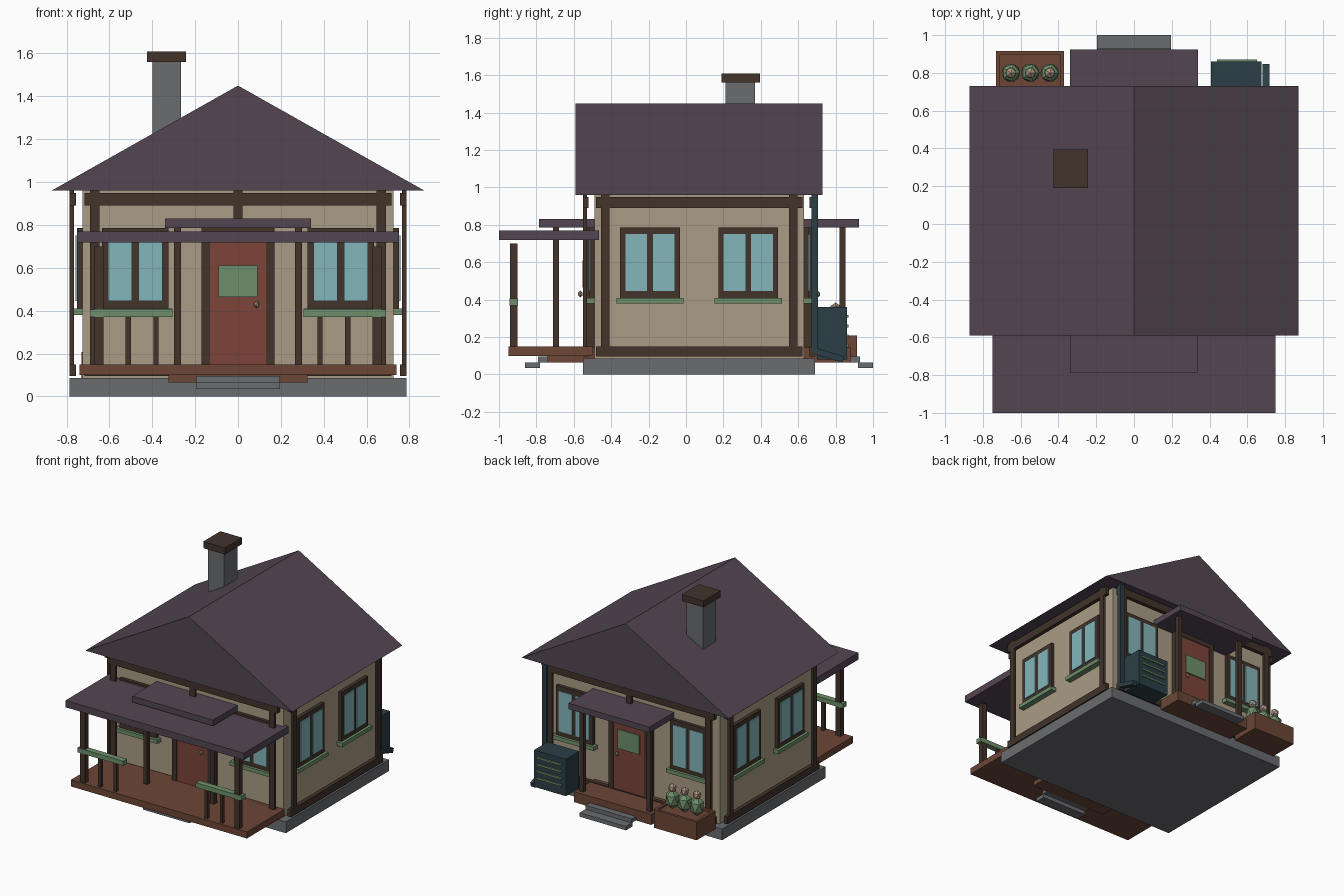
import bpy, bmesh, math
from mathutils import Vector, Matrix

if "Cube" in bpy.data.objects:
    bpy.data.objects.remove(bpy.data.objects["Cube"])


def mat(name, hexcol):
    m = bpy.data.materials.new(name)
    c = [int(hexcol[i:i + 2], 16) / 255 for i in (0, 2, 4)]
    m.diffuse_color = [v / 12.92 if v < .04045 else ((v + .055) / 1.055) ** 2.4 for v in c] + [1]
    m.use_nodes = True
    m.node_tree.nodes["Principled BSDF"].inputs["Base Color"].default_value = m.diffuse_color
    return m


ROOF = mat("roof purple", "544652")
TIMBER = mat("dark timber", "42332B")
WALL = mat("beige plaster", "AA9C86")
DOOR = mat("door red", "7C443A")
DECK = mat("deck brown", "6C4636")
STONE = mat("stone grey", "6A6C6F")
GLASS = mat("window blue", "84B6BB")
GREEN = mat("soft green", "6E8F6B")
TEAL = mat("dark teal", "2B3F46")
TAN = mat("flower tan", "B39C88")


def finish(name, bm, m):
    bmesh.ops.recalc_face_normals(bm, faces=bm.faces)
    me = bpy.data.meshes.new(name)
    bm.to_mesh(me)
    bm.free()
    me.materials.append(m)
    ob = bpy.data.objects.new(name, me)
    bpy.context.collection.objects.link(ob)
    return ob


def box(name, m, x, y, z):
    """Box from (min, max) ranges on each axis."""
    bm = bmesh.new()
    r = [sorted(v) for v in (x, y, z)]
    bmesh.ops.create_cube(bm, size=1)
    for v in bm.verts:
        v.co = Vector([(a + b) / 2 + c * (b - a) for (a, b), c in zip(r, v.co)])
    return finish(name, bm, m)


def ball(name, m, loc, scale, sub=1):
    bm = bmesh.new()
    bmesh.ops.create_icosphere(bm, subdivisions=sub, radius=1,
                               matrix=Matrix.Translation(loc) @ Matrix.Diagonal((*scale, 1)))
    return finish(name, bm, m)


CY, HX, HY = 0.07, 0.725, 0.56  # house centre and half sizes


def wbox(name, m, side, u, d, z):
    """Box on a wall: u along the wall, d outwards from it."""
    if side in ("front", "back"):
        s = -1 if side == "front" else 1
        return box(f"{side}_{name}", m, u, [CY + s * (HY + v) for v in d], z)
    s = -1 if side == "left" else 1
    return box(f"{side}_{name}", m, [s * (HX + v) for v in d], [CY + v for v in u], z)


# House body
box("foundation", STONE, (-.787, .787), (-.55, .69), (0, .085))
box("walls", WALL, (-HX, HX), (CY - HY, CY + HY), (.085, .96))

# Main gable roof
bm = bmesh.new()
vs = [bm.verts.new((x, -.59, z)) for x, z in ((-.87, .96), (.87, .96), (0, 1.45))]
f = bm.faces.new(vs)
ext = bmesh.ops.extrude_face_region(bm, geom=[f])["geom"]
bmesh.ops.translate(bm, vec=(0, 1.32, 0), verts=[g for g in ext if isinstance(g, bmesh.types.BMVert)])
finish("main_roof", bm, ROOF)

# Chimney
box("chimney", STONE, (-.40, -.265), (.21, .37), (1.0, 1.56))
box("chimney_cap", TIMBER, (-.425, -.243), (.19, .395), (1.56, 1.61))


def window(side, c, w):
    wbox("window_frame", TIMBER, side, (c - w / 2, c + w / 2), (0, .025), (.41, .785))
    for s in (-1, 1):
        wbox("window_pane", GLASS, side, (c + s * .015, c + s * (w / 2 - .028)), (.025, .032), (.445, .75))
    wbox("window_sill", GREEN, side, (c - w / 2 - .02, c + w / 2 + .02), (0, .045), (.38, .41))


# Timber framing and windows on all four walls
for side in ("front", "back", "left", "right"):
    long = side in ("front", "back")
    h = HX if long else HY
    for s in (-1, 1):
        wbox("corner_timber", TIMBER, side, (s * (h - .035), s * (h - .08)), (.04, .06), (.13, .96))
        window(side, s * (.48 if long else .2625), .31 if long else .32)
    wbox("top_beam", TIMBER, side, (-h + .008, h - .008), (.03, .06), (.89, .95))
    wbox("bottom_beam", TIMBER, side, (-h + .008, h - .008), (.03, .06), (.095, .15))

# Front and back entries
for side in ("front", "back"):
    for s in (-1, 1):
        wbox("door_jamb", TIMBER, side, (s * .13, s * .17), (0, .06), (.145, .785))
        wbox("entry_post", TIMBER, side, (s * .265, s * .298), (.19, .222), (.145, .785))
    wbox("door_head", TIMBER, side, (-.13, .13), (0, .06), (.75, .785))
    wbox("door", DOOR, side, (-.13, .13), (0, .055), (.145, .75))
    wbox("door_panel", GREEN, side, (-.092, .092), (.055, .064), (.465, .61))
    sy = -1 if side == "front" else 1
    ball(side + "_door_knob", TAN, (.087, CY + sy * (HY + .075), .43), (.014, .014, .018))
    wbox("centre_timber", TIMBER, side, (-.022, .022), (.04, .06), (.785, .96))
    wbox("entry_roof", ROOF, side, (-.34, .34), (-.01, .295), (.785, .83))
    wbox("entry_deck", DECK, side, (-.325, .325), (0, .25), (.065, .145))
    wbox("upper_step", STONE, side, (-.195, .195), (.22, .30), (.065, .095))
    wbox("lower_step", STONE, side, (-.195, .195), (.29, .37), (.035, .065))

# Front porch
box("porch_deck", DECK, (-.74, .74), (-.95, -.50), (.10, .15))
box("porch_roof", ROOF, (-.75, .75), (-1, -.465), (.718, .77))
for s in (-1, 1):
    box("porch_post", TIMBER, (s * .628, s * .67), (-.94, -.90), (.145, .70))
    for x in (.383, .512):
        box("railing_post", TIMBER, (s * x - .012, s * x + .012), (-.932, -.908), (.145, .372))
    box("railing", GREEN, (s * .305, s * .69), (-.943, -.897), (.37, .405))

# Planter with rim and three plants
box("planter", DECK, (-.73, -.37), (.69, .915), (.07, .195))
for n, x, y in (("back", (-.73, -.37), (.895, .915)), ("front", (-.73, -.37), (.69, .71)),
                ("left", (-.73, -.71), (.71, .895)), ("right", (-.39, -.37), (.71, .895))):
    box("planter_rim_" + n, DECK, x, y, (.195, .208))
for x in (-.652, -.549, -.446):
    ball("plant", GREEN, (x, .80, .265), (.055, .055, .075))
    ball("flower", TAN, (x, .80, .35), (.032, .032, .035))

# Cooling unit with slats
box("cooling_unit", TEAL, (.408, .675), (.70, .86), (.08, .36))
for i in range(4):
    z = .155 + .052 * i
    box("unit_slat", GREEN, (.44, .65), (.86, .87), (z - .007, z + .007))

# Downspout with slanted foot
box("downspout", TEAL, (.68, .718), (.672, .706), (.12, .96))
foot = box("downspout_foot", TEAL, (-.019, .019), (-.08, .08), (-.017, .017))
foot.location = (.699, .765, .103)
foot.rotation_euler = (-math.radians(17), 0, 0)
